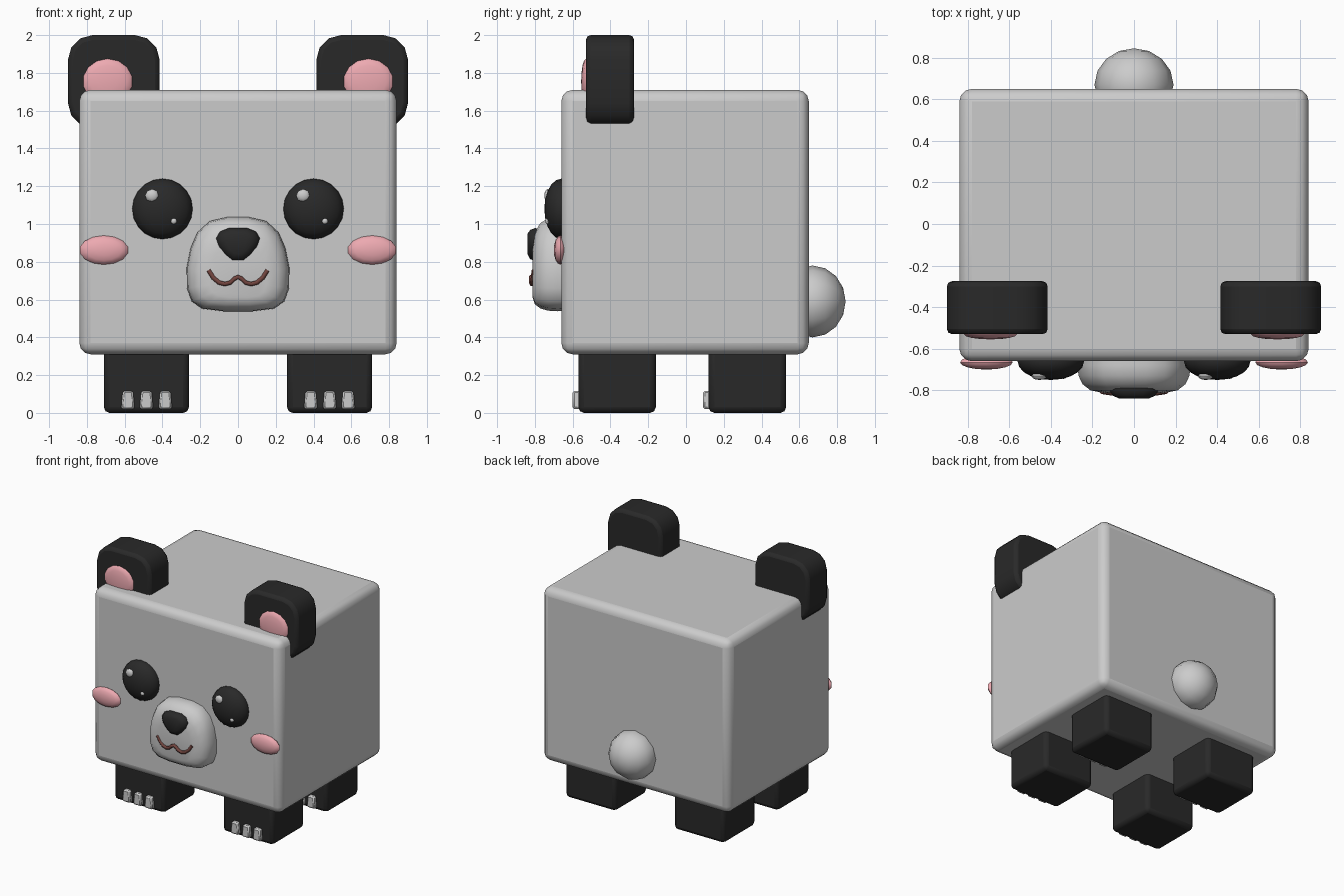
import bpy, bmesh, math
from mathutils import Matrix, Vector

if "Cube" in bpy.data.objects:
    bpy.data.objects.remove(bpy.data.objects["Cube"])


def material(name, rgb):
    m = bpy.data.materials.new(name)
    m.diffuse_color = (*rgb, 1)
    m.use_nodes = True
    m.node_tree.nodes["Principled BSDF"].inputs["Base Color"].default_value = m.diffuse_color
    return m


BLACK = material("black", (0.022, 0.022, 0.022))
PINK = material("pink", (0.85, 0.40, 0.44))
BROWN = material("brown", (0.17, 0.06, 0.05))


def finish(name, bm, mat=None, bevel=0, segments=3, angle=40):
    bmesh.ops.recalc_face_normals(bm, faces=bm.faces)
    me = bpy.data.meshes.new(name)
    bm.to_mesh(me)
    bm.free()
    ob = bpy.data.objects.new(name, me)
    bpy.context.collection.objects.link(ob)
    if mat:
        me.materials.append(mat)
    if bevel:
        mod = ob.modifiers.new("Bevel", 'BEVEL')
        mod.width, mod.segments = bevel, segments
        mod.limit_method = 'ANGLE'
        mod.angle_limit = math.radians(40)
    bpy.ops.object.select_all(action='DESELECT')
    bpy.context.view_layer.objects.active = ob
    ob.select_set(True)
    bpy.ops.object.shade_smooth_by_angle(angle=math.radians(angle))
    return ob


def box(name, lo, hi, mat=None, bevel=0, segments=3, corner=0, taper=1):
    lo, hi = Vector(lo), Vector(hi)
    bm = bmesh.new()
    bmesh.ops.create_cube(bm, size=1)
    for v in bm.verts:
        if v.co.z > 0:
            v.co.x *= taper
    bmesh.ops.transform(bm, verts=bm.verts, matrix=Matrix.Translation((lo + hi) / 2)
                        @ Matrix.Diagonal((*(hi - lo), 1)))
    if corner:  # round the front outline
        edges = [e for e in bm.edges if abs(e.verts[0].co.y - e.verts[1].co.y) > 1e-4]
        bmesh.ops.bevel(bm, geom=edges, offset=corner, segments=3, profile=0.5, affect='EDGES')
    return finish(name, bm, mat, bevel, segments)


def ball(name, centre, radii, mat=None, seg=16, rings=8):
    # ellipsoid with its poles along y
    bm = bmesh.new()
    bmesh.ops.create_uvsphere(bm, u_segments=seg, v_segments=rings, radius=1,
                              matrix=Matrix.Translation(centre) @ Matrix.Diagonal((*radii, 1))
                              @ Matrix.Rotation(math.pi / 2, 4, 'X'))
    return finish(name, bm, mat)


def loft(name, half, sections, zc, mat=None):
    # half outline (x, z) mirrored, stacked along y with (y, scale) sections
    outline = half + [(-x, z) for x, z in reversed(half)]
    bm = bmesh.new()
    rows = [[bm.verts.new((x * s, y, zc + (z - zc) * s)) for x, z in outline] for y, s in sections]
    n = len(outline)
    for a, b in zip(rows, rows[1:]):
        for i in range(n):
            bm.faces.new((a[i], a[(i + 1) % n], b[(i + 1) % n], b[i]))
    bm.faces.new(rows[0])
    bm.faces.new(rows[-1])
    return finish(name, bm, mat, angle=60)


# Body
box("body", (-0.84, -0.66, 0.31), (0.84, 0.65, 1.71), bevel=0.06)

for s, side in ((-1, "left"), (1, "right")):
    # Legs with three claws each
    for y0, end in ((-0.57, "front"), (0.12, "back")):
        xs = sorted((s * 0.26, s * 0.71))
        box(f"{end}_{side}_leg", (xs[0], y0, 0), (xs[1], y0 + 0.41, 0.42), BLACK, 0.03, 2)
        for i, x in enumerate((0.385, 0.485, 0.583)):
            cx = s * x
            box(f"{end}_{side}_claw_{i}", (cx - 0.037, y0 - 0.03, 0.02),
                (cx + 0.037, y0 + 0.03, 0.117), bevel=0.01, segments=1, taper=0.75)
    # Ears
    xs = sorted((s * 0.415, s * 0.90))
    box(f"{side}_ear", (xs[0], -0.53, 1.51), (xs[1], -0.275, 2.0), BLACK, 0.025, 2, corner=0.13)
    ball(f"{side}_inner_ear", (s * 0.69, -0.53, 1.755), (0.132, 0.025, 0.12), PINK, 14)
    # Eyes, with highlights on the same side of both
    ex = s * 0.40
    ball(f"{side}_eye", (ex, -0.66, 1.08), (0.16, 0.09, 0.16), BLACK, 20, 10)
    ball(f"{side}_eye_large_highlight", (ex - 0.055, -0.732, 1.15), (0.037, 0.018, 0.035), None, 8, 6)
    ball(f"{side}_eye_small_highlight", (ex + 0.06, -0.733, 1.015), (0.017, 0.012, 0.017), None, 8, 6)
    # Cheeks
    ball(f"{side}_cheek", (s * 0.71, -0.665, 0.862), (0.13, 0.035, 0.077), PINK, 14)

# Snout and nose
loft("snout", [(0.06, 1.036), (0.15, 1.015), (0.215, 0.955), (0.252, 0.87), (0.272, 0.77),
               (0.27, 0.66), (0.245, 0.59), (0.19, 0.552), (0.08, 0.538)],
     [(-0.60, 0.97), (-0.68, 1), (-0.73, 0.98), (-0.77, 0.91), (-0.80, 0.77), (-0.812, 0.55)], 0.70)
loft("nose", [(0.05, 0.978), (0.095, 0.96), (0.117, 0.925), (0.105, 0.88), (0.07, 0.835), (0.03, 0.803)],
     [(-0.74, 0.85), (-0.77, 0.97), (-0.80, 1), (-0.825, 0.88), (-0.84, 0.6)], 0.90, BLACK)

# Mouth: thin W-shaped tube
half = [(0.155, 0.755), (0.13, 0.715), (0.10, 0.69), (0.07, 0.682), (0.04, 0.69), (0.02, 0.71)]
path = [(-x, z) for x, z in half] + [(0, 0.72)] + half[::-1]
cu = bpy.data.curves.new("mouth", 'CURVE')
cu.dimensions = '3D'
cu.bevel_depth, cu.bevel_resolution, cu.use_fill_caps = 0.013, 1, True
sp = cu.splines.new('POLY')
sp.points.add(len(path) - 1)
for p, (x, z) in zip(sp.points, path):
    p.co = (x, -0.819 + 0.6 * x * x, z, 1)
cu.materials.append(BROWN)
bpy.context.collection.objects.link(bpy.data.objects.new("mouth", cu))

# Tail
ball("tail", (0, 0.67, 0.59), (0.19, 0.175, 0.19), None, 12, 8)
